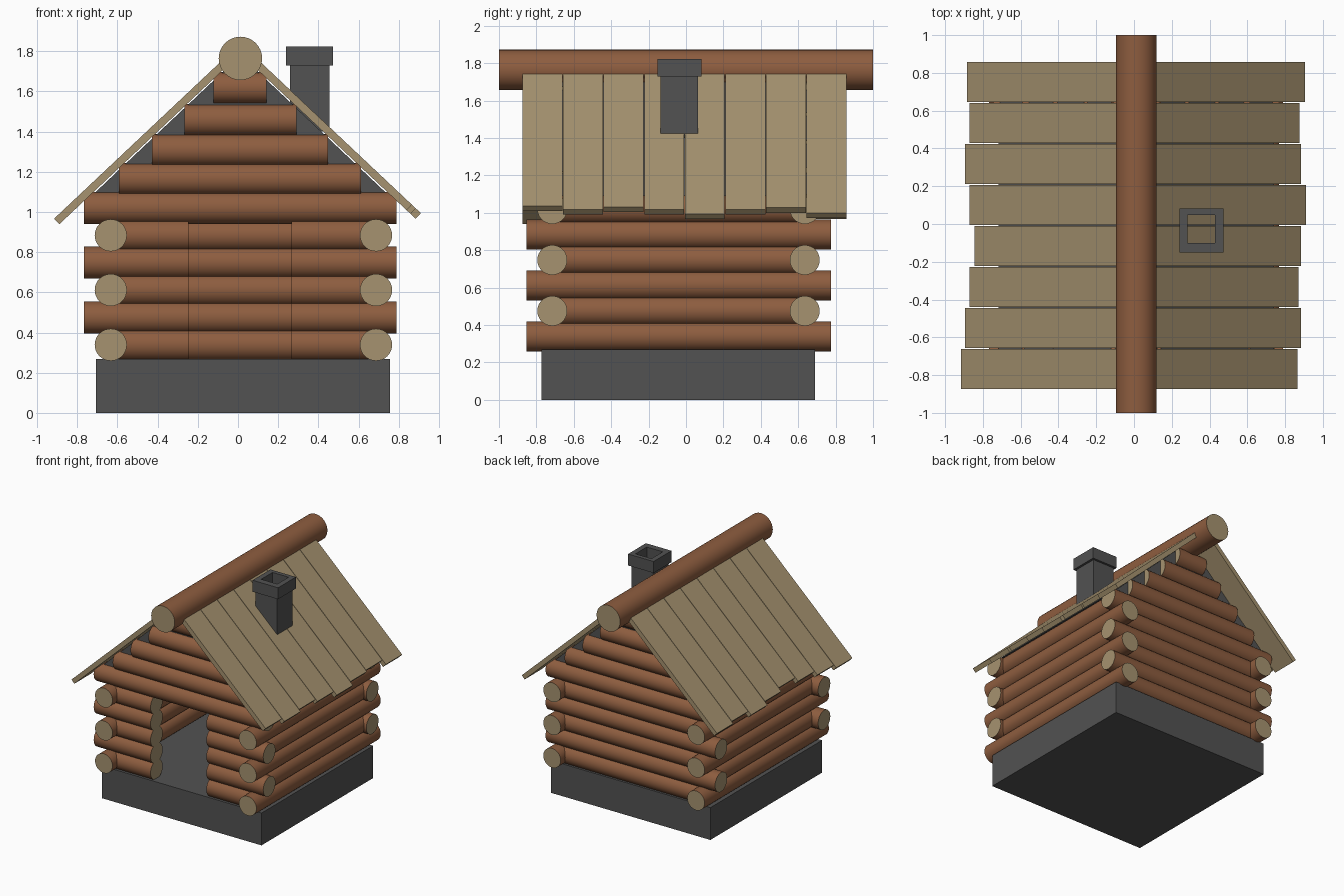
import bpy, bmesh, math
from mathutils import Matrix, Vector

if "Cube" in bpy.data.objects:
    bpy.data.objects.remove(bpy.data.objects["Cube"])


def material(name, rgb):
    m = bpy.data.materials.new(name)
    m.diffuse_color = (*rgb, 1)
    m.use_nodes = True
    m.node_tree.nodes["Principled BSDF"].inputs["Base Color"].default_value = m.diffuse_color
    return m


BARK = material("bark", (0.27, 0.11, 0.05))
WOOD = material("cut_wood", (0.38, 0.29, 0.16))
STONE = material("stone", (0.085, 0.085, 0.085))


def finish(name, bm, *mats):
    bmesh.ops.recalc_face_normals(bm, faces=bm.faces)
    me = bpy.data.meshes.new(name)
    bm.to_mesh(me)
    bm.free()
    for m in mats:
        me.materials.append(m)
    ob = bpy.data.objects.new(name, me)
    bpy.context.collection.objects.link(ob)
    return ob


def log(name, axis, start, end, other, z, r=0.08):
    """Round log along x or y with pale cut ends."""
    bm = bmesh.new()
    bmesh.ops.create_cone(bm, cap_ends=True, segments=32, radius1=r, radius2=r, depth=end - start)
    for f in bm.faces:
        cap = len(f.verts) > 4
        f.material_index = 1 if cap else 0
        f.smooth = not cap
    mid = (start + end) / 2
    if axis == 'x':
        mat = Matrix.Translation((mid, other, z)) @ Matrix.Rotation(math.pi / 2, 4, 'Y')
    else:
        mat = Matrix.Translation((other, mid, z)) @ Matrix.Rotation(math.pi / 2, 4, 'X')
    bmesh.ops.transform(bm, matrix=mat, verts=bm.verts)
    return finish(name, bm, BARK, WOOD)


def prism(name, profile, y0, y1, mat):
    """Extrude an (x, z) outline along y."""
    bm = bmesh.new()
    face = bm.faces.new([bm.verts.new((x, y0, z)) for x, z in profile])
    ext = bmesh.ops.extrude_face_region(bm, geom=[face])
    bmesh.ops.translate(bm, vec=(0, y1 - y0, 0),
                        verts=[v for v in ext["geom"] if isinstance(v, bmesh.types.BMVert)])
    return finish(name, bm, mat)


def tube(name, outer, inner, z0, z1):
    """Rectangular hollow stack; rectangles are (x0, x1, y0, y1)."""
    bm = bmesh.new()
    rings = []
    for (x0, x1, y0, y1), z in ((outer, z0), (outer, z1), (inner, z1), (inner, z0)):
        rings.append([bm.verts.new((x, y, z)) for x, y in ((x0, y0), (x1, y0), (x1, y1), (x0, y1))])
    for k in range(4):
        a, b = rings[k], rings[(k + 1) % 4]
        for i in range(4):
            j = (i + 1) % 4
            bm.faces.new((a[i], a[j], b[j], b[i]))
    return finish(name, bm, STONE)


# Stone base
prism("stone_base", [(-0.707, 0), (0.757, 0), (0.757, 0.268), (-0.707, 0.268)], -0.773, 0.69, STONE)

# Log walls: odd and even courses alternate which pair runs past the corners
X0, X1, Y0, Y1 = -0.633, 0.687, -0.715, 0.635
DOOR = (-0.246, 0.266)
for i in range(6):
    z = 0.339 + 0.1362 * i
    xs, xe = (X0, X1) if i % 2 == 0 else (-0.767, 0.788)
    ys, ye = (-0.854, 0.774) if i % 2 == 0 else (Y0, Y1)
    log("left_wall_log", 'y', ys, ye, X0, z)
    log("right_wall_log", 'y', ys, ye, X1, z)
    log("back_wall_log", 'x', xs, xe, Y1, z)
    if i < 5:
        log("front_wall_log_left", 'x', xs, DOOR[0], Y0, z)
        log("front_wall_log_right", 'x', DOOR[1], xe, Y0, z)
    else:
        log("door_lintel_log", 'x', xs, xe, Y0, z)

# Gable logs, front and back
for xs, xe, z in ((-0.593, 0.613, 1.163), (-0.429, 0.449, 1.307),
                  (-0.265, 0.29, 1.457), (-0.122, 0.143, 1.617)):
    for y in (Y0, Y1):
        log("gable_log", 'x', xs, xe, y, z)

# Dark core under the roof
CX = 0.012
prism("roof_core", [(CX - 0.73, 1.09), (CX + 0.73, 1.09), (CX, 1.78)], -0.74, 0.66, STONE)

# Roof planks with uneven eaves, listed front to back
SLOPE = 0.942
DROP = 0.053
EAVES = {-1: (0.915, 0.895, 0.87, 0.845, 0.87, 0.895, 0.87, 0.885),
         1: (0.865, 0.885, 0.87, 0.885, 0.91, 0.885, 0.875, 0.905)}
ang = math.atan(SLOPE)
tx, tz = 0.038 * math.sin(ang), 0.038 * math.cos(ang)
for side, eaves in EAVES.items():
    for i, eave in enumerate(eaves):
        y = -0.874 + 0.217 * i
        d0, d1 = 0.09, eave - side * CX
        top, low = 1.84 - SLOPE * d0, 1.84 - SLOPE * d1
        pts = [(d0, top), (d1, low), (d1 - tx, low - tz), (d0 - tx, top - tz)]
        prism("roof_plank", [(CX + side * d, z) for d, z in pts], y, y + 0.213, WOOD)

# Ridge log
log("ridge_log", 'y', -1, 1, CX, 1.764, 0.108)

# Chimney
HOLE = (0.283, 0.43, -0.1, 0.048)
tube("chimney_shaft", (0.258, 0.455, -0.137, 0.064), HOLE, 1.4, 1.74)
tube("chimney_cap", (0.24, 0.474, -0.152, 0.082), HOLE, 1.728, 1.823)
